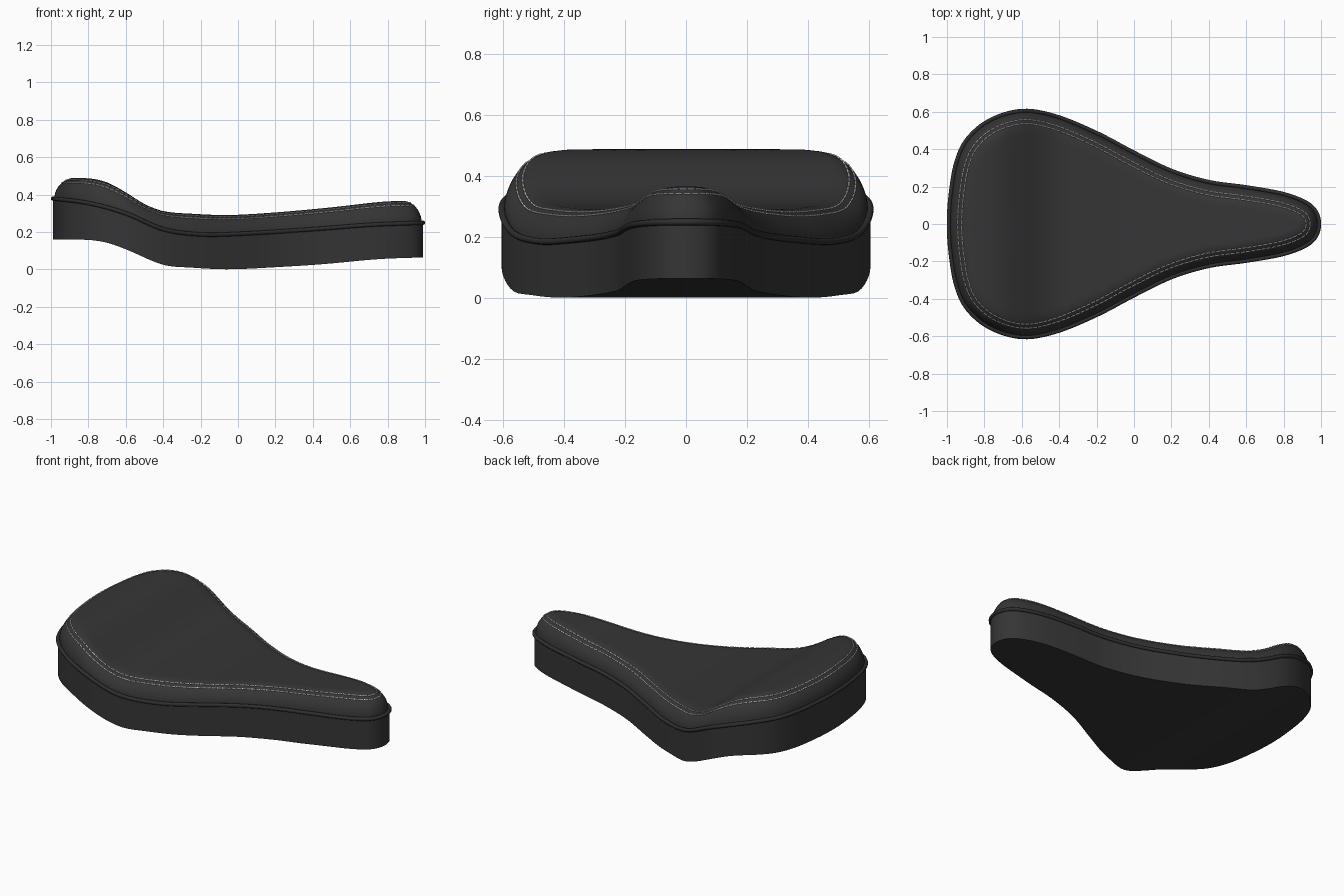
import bpy, bmesh, math
from mathutils import Vector

if "Cube" in bpy.data.objects:
    bpy.data.objects.remove(bpy.data.objects["Cube"], do_unlink=True)


def material(name, rgb, rough):
    m = bpy.data.materials.new(name)
    m.use_nodes = True
    color = (*rgb, 1)
    m.diffuse_color = color
    node = m.node_tree.nodes["Principled BSDF"]
    node.inputs["Base Color"].default_value = color
    node.inputs["Roughness"].default_value = rough
    return m


leather = material("black leather", (0.036, 0.036, 0.036), 0.6)
trim = material("dark piping", (0.028, 0.028, 0.028), 0.6)
thread = material("pale thread", (0.75, 0.75, 0.75), 0.8)

# Side profiles along the length: underside, piping line and cushion crown
UNDER = [(-1, .16), (-.8, .158), (-.7, .143), (-.6, .108), (-.4, .025), (-.25, .01),
         (-.05, .001), (.2, .012), (.45, .028), (.75, .055), (1, .065)]
SEAM = [(-1, .38), (-.8, .355), (-.6, .3), (-.4, .215), (-.2, .187), (0, .19),
        (.4, .215), (.7, .238), (1, .25)]
CROWN = [(-1, .487), (-.8, .487), (-.7, .465), (-.6, .412), (-.5, .35), (-.4, .312),
         (-.25, .298), (-.05, .291), (.2, .305), (.5, .332), (.75, .36), (.88, .367), (1, .367)]

# Half outline from the rear centre round to the nose
HALF = [(-.99, 0), (-.98, .16), (-.95, .33), (-.89, .455), (-.77, .555), (-.6, .605),
        (-.42, .577), (-.2, .487), (0, .382), (.2, .285), (.4, .225), (.6, .197),
        (.79, .163), (.91, .12), (.97, .07), (.99, 0)]


def profile(pts, x):
    """Smooth curve through the points, evaluated at x."""
    x = min(max(x, pts[0][0]), pts[-1][0])
    i = next(k for k in range(len(pts) - 1) if x <= pts[k + 1][0])

    def slope(k):
        a, b = pts[max(k - 1, 0)], pts[min(k + 1, len(pts) - 1)]
        return (b[1] - a[1]) / (b[0] - a[0])
    (x0, z0), (x1, z1) = pts[i], pts[i + 1]
    h = x1 - x0
    t = (x - x0) / h
    s = t * t * (3 - 2 * t)
    return (z0 + (z1 - z0) * s + h * slope(i) * t * (1 - t) ** 2
            - h * slope(i + 1) * t * t * (1 - t))


def closed_spline(pts, steps):
    """Closed smooth loop through the points."""
    out, n = [], len(pts)
    for i in range(n):
        a, b, c, d = (pts[(i + k) % n] for k in (-1, 0, 1, 2))
        for j in range(steps):
            t = j / steps
            out.append(b + (c - a) * t / 2 + (a * 2 - b * 5 + c * 4 - d) * t * t / 2
                       + (b * 3 - a - c * 3 + d) * t ** 3 / 2)
    return out


half = [Vector(p) for p in HALF]
mirrored = [Vector((p.x, -p.y)) for p in half[-2:0:-1]]
outline = closed_spline(half + mirrored, 6)
N = len(outline)


def inset(d):
    loop = []
    for i, p in enumerate(outline):
        t = (outline[(i + 1) % N] - outline[i - 1]).normalized()
        loop.append(p + Vector((t.y, -t.x)) * d)
    return loop


def toward_spine(loop, k):
    return [p.lerp(Vector((min(max(p.x, -.62), .82), 0)), k) for p in loop]


def top_height(p):
    """Cushion height: rounded shoulder rising from the seam to the crown."""
    d = min((p - q).length for q in outline)
    u = min(max((d - .008) / .105, 0), 1)
    low = profile(SEAM, p.x)
    return low + (profile(CROWN, p.x) - low) * math.sqrt(1 - (1 - u) ** 2)


def loft(name, rings, mat):
    bm = bmesh.new()
    rows = [[bm.verts.new(p) for p in ring] for ring in rings]
    for a, b in zip(rows, rows[1:]):
        for i in range(N):
            j = (i + 1) % N
            bm.faces.new((b[i], b[j], a[j], a[i]))
    bmesh.ops.remove_doubles(bm, verts=bm.verts, dist=1e-4)
    mesh = bpy.data.meshes.new(name)
    bm.to_mesh(mesh)
    bm.free()
    ob = bpy.data.objects.new(name, mesh)
    bpy.context.collection.objects.link(ob)
    mesh.materials.append(mat)
    bpy.ops.object.select_all(action='DESELECT')
    ob.select_set(True)
    bpy.context.view_layer.objects.active = ob
    bpy.ops.object.shade_smooth_by_angle(angle=math.radians(40))
    return ob


def on_profile(loop, pts):
    return [(p.x, p.y, profile(pts, p.x)) for p in loop]


# Base: underside and upright side wall
under = [on_profile(toward_spine(outline, 1 - k / 10), UNDER) for k in range(11)]
loft("seat_base", under + [on_profile(outline, SEAM)], leather)

# Cushion: rounded shoulder, then rings closing on the spine
shoulder = [inset(d) for d in (0, .008, .0095, .013, .019, .027, .036, .046, .058, .07)]
middle = [toward_spine(shoulder[-1], (k / 15) ** 1.2) for k in range(1, 16)]
loft("seat_cushion", [[(p.x, p.y, top_height(p)) for p in loop]
                      for loop in shoulder + middle], leather)


def tube(name, paths, radius, closed, res, mat):
    curve = bpy.data.curves.new(name, 'CURVE')
    curve.dimensions = '3D'
    curve.bevel_depth = radius
    curve.bevel_resolution = res
    curve.use_fill_caps = not closed
    for path in paths:
        s = curve.splines.new('POLY')
        s.points.add(len(path) - 1)
        for pt, co in zip(s.points, path):
            pt.co = (*co, 1)
        s.use_cyclic_u = closed
        s.use_smooth = True
    curve.materials.append(mat)
    bpy.context.collection.objects.link(bpy.data.objects.new(name, curve))


# Piping around the seam
tube("piping", [on_profile(outline, SEAM)], .011, True, 3, trim)


def dashes(loop, pitch, length):
    """Short straight stitches spaced evenly along a closed loop."""
    pts = [Vector((p.x, p.y, top_height(p) + .001)) for p in loop]
    pts.append(pts[0])
    run = [0]
    for a, b in zip(pts, pts[1:]):
        run.append(run[-1] + (b - a).length)

    def at(s):
        i = next((k for k in range(N) if s <= run[k + 1]), N - 1)
        return pts[i].lerp(pts[i + 1], (s - run[i]) / (run[i + 1] - run[i]))
    count = int(run[-1] / pitch)
    step = run[-1] / count
    return [(at(k * step), at(k * step + length)) for k in range(count)]


# Double row of stitching
for name, d in (("outer_stitching", .048), ("inner_stitching", .069)):
    tube(name, dashes(inset(d), .028, .021), .0035, False, 0, thread)
